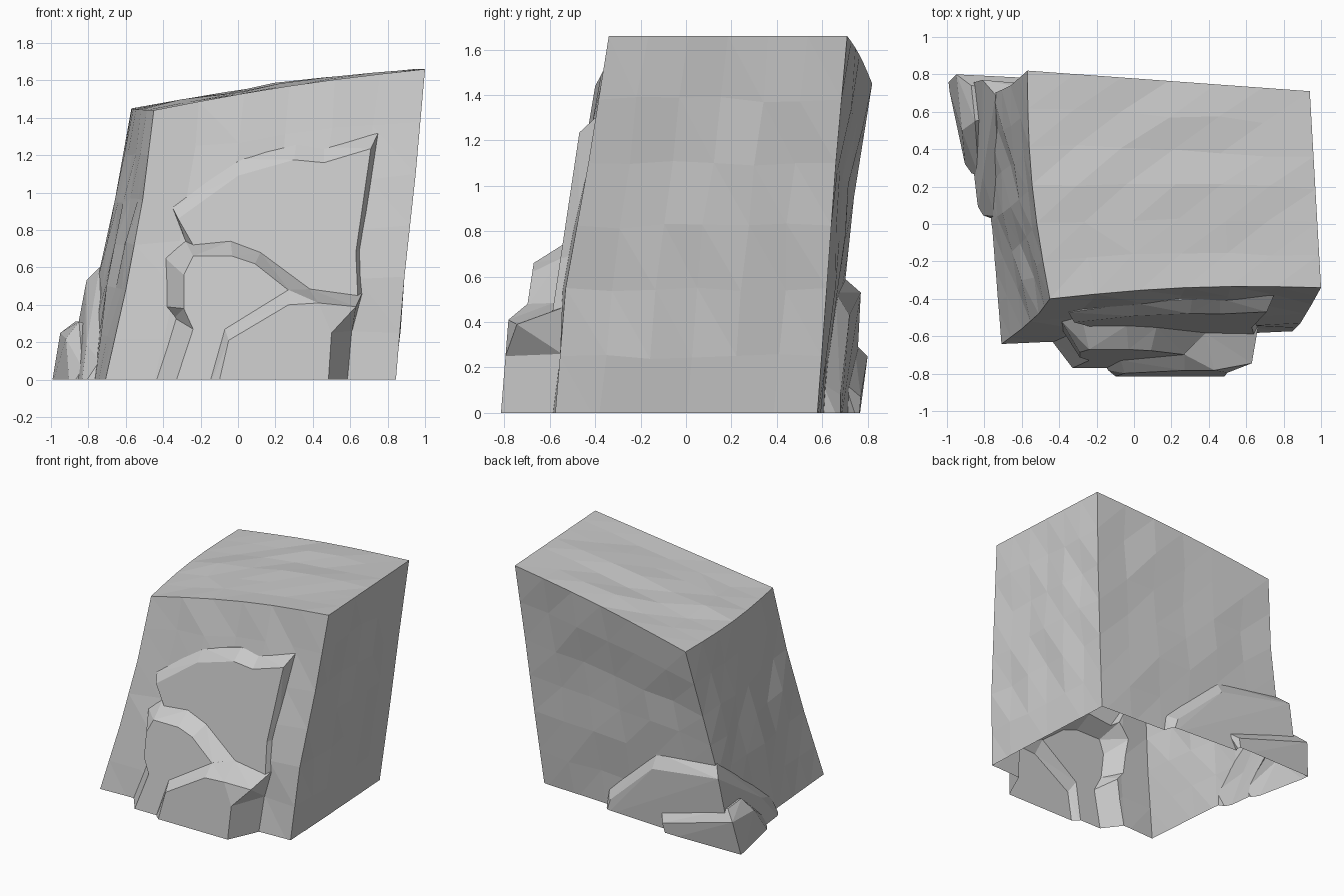
import bpy
import bmesh
import math
import random
from mathutils import Vector

random.seed(4)
if "Cube" in bpy.data.objects:
    bpy.data.objects.remove(bpy.data.objects["Cube"], do_unlink=True)

stone = bpy.data.materials.new("grey stone")
stone.use_nodes = True
GREY = (0.6, 0.6, 0.6, 1)
stone.diffuse_color = GREY
stone.node_tree.nodes["Principled BSDF"].inputs["Base Color"].default_value = GREY

LOW = -0.05  # solids run below ground and are trimmed later


def finish(name, bm):
    bmesh.ops.triangulate(bm, faces=bm.faces[:])
    bmesh.ops.recalc_face_normals(bm, faces=bm.faces[:])
    mesh = bpy.data.meshes.new(name)
    bm.to_mesh(mesh)
    bm.free()
    mesh.materials.append(stone)
    obj = bpy.data.objects.new(name, mesh)
    bpy.context.collection.objects.link(obj)
    return obj


# Main block: a gridded cube warped between four leaning corner lines
CORNERS = {
    (1, 0): [(.84, -.58, LOW), (.89, -.53, .55), (.95, -.43, 1.1), (1, -.34, 1.66)],
    (0, 0): [(-.72, -.65, LOW), (-.6, -.56, .48), (-.51, -.48, .96), (-.45, -.4, 1.44)],
    (0, 1): [(-.82, .66, LOW), (-.755, .695, .52), (-.66, .74, .95), (-.57, .82, 1.45)],
    (1, 1): [(.78, .575, LOW), (.84, .62, .55), (.89, .66, 1.1), (.94, .71, 1.66)],
}


def corner(key, w):
    line = [Vector(p) for p in CORNERS[key]]
    i = min(int(w * 3 + 1e-4), 2)
    return line[i].lerp(line[i + 1], w * 3 - i)


def block():
    bm = bmesh.new()
    bmesh.ops.create_cube(bm, size=1)
    bmesh.ops.subdivide_edges(bm, edges=bm.edges[:], cuts=5, use_grid_fill=True)
    for v in bm.verts:
        u, t, w = (c + 0.5 for c in v.co)
        front = corner((0, 0), w).lerp(corner((1, 0), w), u)
        back = corner((0, 1), w).lerp(corner((1, 1), w), u)
        on_edge = sum(c < .01 or c > .99 for c in (u, t, w)) > 1
        v.co = front.lerp(back, t)
        # gentle bows of the walls and top
        v.co.x -= .035 * w * (1 - u) * math.sin(math.pi * t)
        v.co.y += .03 * w * w * (1 - t) * math.sin(math.pi * u)
        v.co.z += .02 * w * math.sin(math.pi * u)
        if not on_edge and w > .01:
            v.co += Vector([random.uniform(-.014, .014) for _ in range(3)])
    return finish("rock_block", bm)


# Front surfaces, each leaning back with height
def wall_y(x, z):
    return -.605 + .155 * z + .03 * x


def upper_y(x, z):
    return -.655 + .15 * z


def middle_y(x, z):
    return -.77 + .15 * z


def lower_y(x, z):
    return -.815 + .08 * z + max(0, x - .5) * .3


def under_middle(x, z):
    return upper_y(x, z) if x > -.27 else wall_y(x, z)


def under_lower(x, z):
    if x < .3:
        return middle_y(x, z)
    return upper_y(x, z) if x < .5 else wall_y(x, z)


def slab(name, outline, under, face):
    """Slab with chamfered rim: outline rows are root x, z and face x, z."""
    bm = bmesh.new()
    n = len(outline)
    cx = sum(p[0] for p in outline) / n
    buried = [bm.verts.new((cx + (a - cx) * .9, -.2, b)) for a, b, c, d in outline]
    root = [bm.verts.new((a, under(a, b), b)) for a, b, c, d in outline]
    rim = [bm.verts.new((c, face(c, d), d)) for a, b, c, d in outline]
    for lo, hi in ((buried, root), (root, rim)):
        for i in range(n):
            j = (i + 1) % n
            bm.faces.new((lo[i], lo[j], hi[j], hi[i]))
    bm.faces.new(rim)
    bm.faces.new(buried[::-1])
    return finish(name, bm)


upper = [(-.35, .92, -.32, .86), (0, 1.18, 0, 1.09), (.31, 1.255, .3, 1.175),
         (.46, 1.245, .46, 1.16), (.75, 1.32, .71, 1.235), (.67, .7, .63, .68),
         (.68, .48, .64, .45), (.55, .25, .45, .25), (.5, LOW, .42, LOW),
         (-.1, LOW, -.05, LOW), (-.2, .5, -.15, .5), (-.28, .74, -.24, .72)]
middle = [(-.39, .65, -.29, .56), (-.28, .74, -.24, .66), (-.04, .74, -.03, .66),
          (.12, .68, .09, .62), (.39, .48, .28, .47), (.35, LOW, .3, LOW),
          (-.46, LOW, -.345, LOW), (-.34, .33, -.24, .27), (-.39, .39, -.29, .38)]
lower = [(-.16, LOW, -.11, LOW), (-.07, .27, -.05, .21), (.27, .48, .27, .4),
         (.38, .485, .43, .41), (.67, .475, .63, .39), (.61, .26, .5, .25),
         (.58, LOW, .48, LOW)]


# Ledges wrapping the back corner
def ledge(name, points):
    bm = bmesh.new()
    for p in points:
        bm.verts.new(p)
    hull = bmesh.ops.convex_hull(bm, input=bm.verts[:])
    spare = {g for g in hull["geom_interior"] if isinstance(g, bmesh.types.BMVert)}
    bmesh.ops.delete(bm, geom=list(spare), context="VERTS")
    return finish(name, bm)


tall = [(.22, .6, .13), (-.22, .66, .53), (-.74, .69, .6), (-.73, .22, .25), (-.74, .04, .1),
        (.2, .68, LOW), (.16, .68, .08), (-.22, .72, .43), (-.81, .77, .53), (-.81, .25, .19),
        (-.92, .74, LOW), (-.84, .05, LOW), (-.76, .02, LOW), (.24, .58, LOW), (-.3, .4, LOW)]
short = [(-.29, .7, .13), (-.87, .74, .31), (-.85, .55, .31), (-.83, .26, .06),
         (-.34, .77, .07), (-.95, .8, .25), (-.92, .5, .22), (-.37, .76, LOW),
         (-1.0, .75, LOW), (-.9, .28, LOW), (-.82, .26, LOW), (-.5, .4, LOW)]

rock = block()
pieces = [slab("upper_slab", upper, wall_y, upper_y),
          slab("middle_slab", middle, under_middle, middle_y),
          slab("lower_slab", lower, under_lower, lower_y),
          ledge("tall_back_ledge", tall),
          ledge("short_back_ledge", short)]

# Fuse everything into one skin
bpy.context.view_layer.objects.active = rock
for piece in pieces:
    fuse = rock.modifiers.new("fuse", "BOOLEAN")
    fuse.operation = "UNION"
    fuse.solver = "EXACT"
    fuse.object = piece
    bpy.ops.object.modifier_apply(modifier=fuse.name)
    bpy.data.objects.remove(piece, do_unlink=True)

# Trim at the ground, leaving the underside open
bm = bmesh.new()
bm.from_mesh(rock.data)
bmesh.ops.bisect_plane(bm, geom=bm.verts[:] + bm.edges[:] + bm.faces[:],
                       plane_co=(0, 0, 0), plane_no=(0, 0, 1), clear_inner=True)
bm.to_mesh(rock.data)
bm.free()
rock.name = "rock_cliff"
